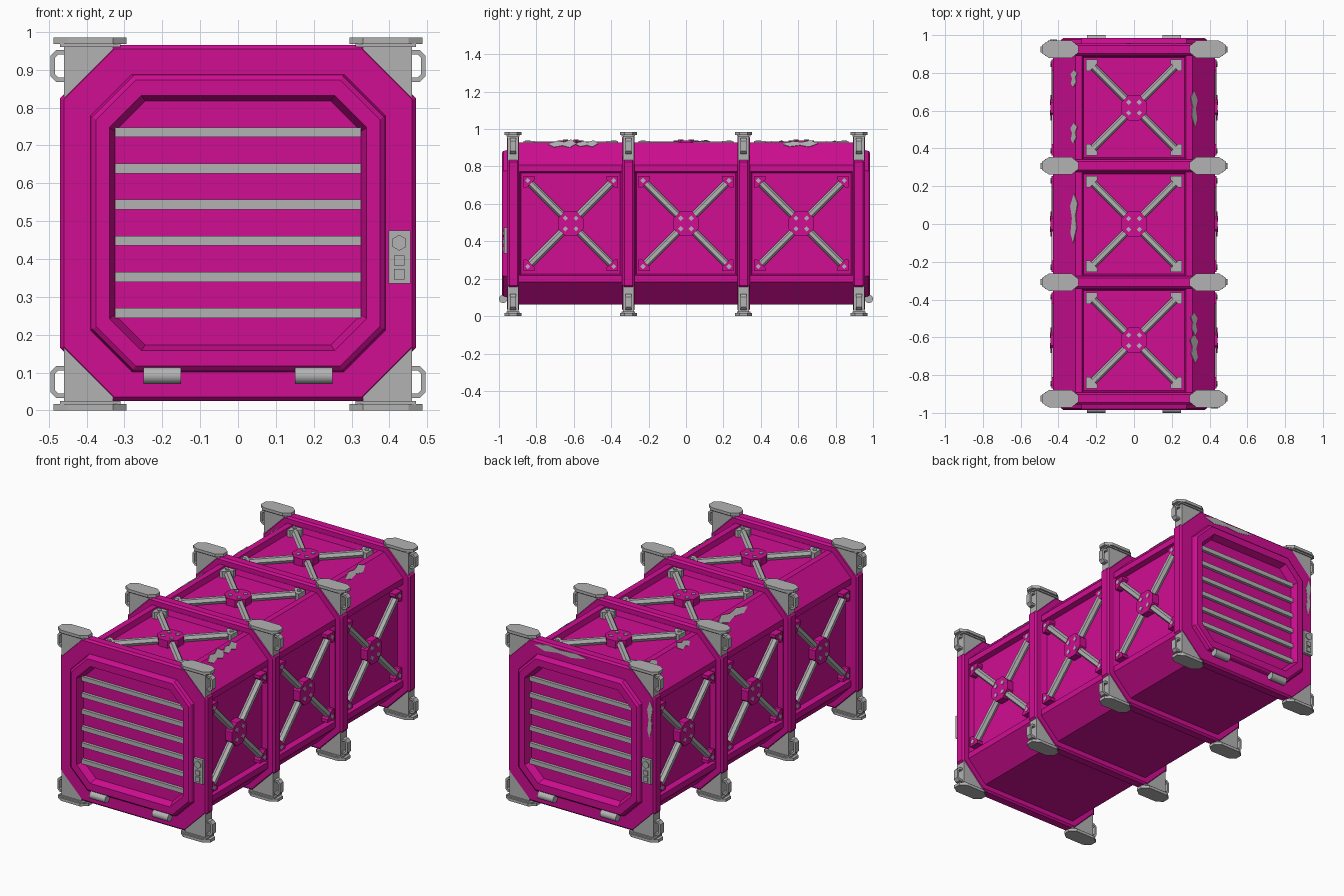
import bpy, bmesh, math
from mathutils import Matrix, Vector

if "Cube" in bpy.data.objects:
    bpy.data.objects.remove(bpy.data.objects["Cube"])


def material(name, rgb):
    m = bpy.data.materials.new(name)
    m.use_nodes = True
    m.diffuse_color = (*rgb, 1)
    m.node_tree.nodes["Principled BSDF"].inputs["Base Color"].default_value = (*rgb, 1)
    return m


MAGENTA = material("magenta paint", (0.63, 0.004, 0.29))
GREY = material("bare metal", (0.45, 0.45, 0.45))
ZC = 0.495          # middle height of the hull
X, Y, Z = Vector((1, 0, 0)), Vector((0, 1, 0)), Vector((0, 0, 1))
RIBS = [-0.925, -0.308, 0.308, 0.925]


def finish(name, bm, mat):
    bmesh.ops.recalc_face_normals(bm, faces=bm.faces)
    me = bpy.data.meshes.new(name)
    bm.to_mesh(me)
    bm.free()
    me.materials.append(mat)
    ob = bpy.data.objects.new(name, me)
    bpy.context.collection.objects.link(ob)
    return ob


def frame(u, v, n, origin):
    m = Matrix((u, v, n)).transposed().to_4x4()
    m.translation = origin
    return m


def prism(bm, pts, z0, z1, mat=Matrix()):
    """Extrude a flat outline from z0 to z1 in a local frame."""
    low = [bm.verts.new(mat @ Vector((x, y, z0))) for x, y in pts]
    high = [bm.verts.new(mat @ Vector((x, y, z1))) for x, y in pts]
    bm.faces.new(low[::-1])
    bm.faces.new(high)
    n = len(pts)
    for i in range(n):
        bm.faces.new((low[i], low[(i + 1) % n], high[(i + 1) % n], high[i]))


def rect(x0, x1, y0, y1):
    return [(x0, y0), (x1, y0), (x1, y1), (x0, y1)]


def ngon(n, r, cx=0, cy=0, turn=0.5):
    return [(cx + r * math.cos((i + turn) * math.tau / n),
             cy + r * math.sin((i + turn) * math.tau / n)) for i in range(n)]


def octagon(w, h, c):
    return [(w, c - h), (w, h - c), (w - c, h), (c - w, h),
            (-w, h - c), (-w, c - h), (c - w, -h), (w - c, -h)]


def loft(name, rings, mat):
    """Skin a row of eight-sided rings given as (half width, half height, chamfer, y)."""
    bm = bmesh.new()
    loops = [[bm.verts.new((x, y, ZC + z)) for x, z in octagon(w, h, c)]
             for w, h, c, y in rings]
    for a, b in zip(loops, loops[1:]):
        for i in range(8):
            j = (i + 1) % 8
            bm.faces.new((a[i], a[j], b[j], b[i]))
    bm.faces.new(loops[0])
    bm.faces.new(loops[-1][::-1])
    return finish(name, bm, mat)


# Hull with recessed bays on the sides and the top
hull = loft("hull", [(0.43, 0.433, 0.12, y) for y in RIBS], MAGENTA)
bm = bmesh.new()
bm.from_mesh(hull.data)
bm.normal_update()
bays = [f for f in bm.faces if abs(f.normal.x) > 0.9 or f.normal.z > 0.9]
bmesh.ops.inset_individual(bm, faces=bays, thickness=0.05, depth=0)
bmesh.ops.inset_individual(bm, faces=bays, thickness=0.012, depth=-0.03)
bm.to_mesh(hull.data)
bm.free()

# Middle ribs
for i, y in enumerate(RIBS[1:3]):
    loft(f"middle_rib_{i}", [(0.41, 0.41, 0.11, y - 0.033), (0.46, 0.46, 0.134, y - 0.033),
                             (0.47, 0.47, 0.14, y - 0.022), (0.47, 0.47, 0.14, y + 0.022),
                             (0.46, 0.46, 0.134, y + 0.033), (0.41, 0.41, 0.11, y + 0.033)], MAGENTA)

# Cross braces in every bay
for side, (u, v, n, lift) in {"right": (Y, Z, X, 0.43), "left": (-Y, Z, -X, 0.43),
                              "top": (X, Y, Z, 0.433)}.items():
    for b in range(3):
        centre = Vector((0, (RIBS[b] + RIBS[b + 1]) / 2, ZC)) + n * lift
        base = frame(u, v, n, centre)
        grey, paint = bmesh.new(), bmesh.new()
        prism(paint, ngon(8, 0.073), -0.03, 0.012, base)
        for k in range(4):
            arm = base @ Matrix.Rotation(math.radians(45 + 90 * k), 4, 'Z')
            bar = arm @ frame(Y, Z, X, (0, 0, -0.011))
            prism(grey, ngon(6, 0.02, turn=0), 0.04, 0.33, bar)
            prism(grey, rect(0.03, 0.05, -0.01, 0.01), 0.01, 0.016, arm)
            bracket = [(0.358, 0), (0.315, 0.043), (0.302, 0.03), (0.302, -0.03), (0.315, -0.043)]
            prism(grey if side == "top" else paint, bracket, -0.03, 0.008, arm)
            prism(grey, rect(0.315, 0.335, -0.01, 0.01), 0, 0.012, arm)
        finish(f"{side}_brace_{b}", grey, GREY)
        finish(f"{side}_brace_hub_{b}", paint, MAGENTA)

# Corner posts, feet and tie-down loops at each rib
foot = [(0.295, -0.018), (0.33, -0.046), (0.45, -0.046), (0.487, -0.022),
        (0.487, 0.022), (0.45, 0.046), (0.33, 0.046), (0.295, 0.018)]
loop = [(0.455, 0.46), (0.48, 0.46), (0.495, 0.445), (0.495, 0.39), (0.48, 0.375), (0.455, 0.375),
        (0.455, 0.387), (0.475, 0.387), (0.483, 0.395), (0.483, 0.44), (0.475, 0.448), (0.455, 0.448)]
for i, y in enumerate(RIBS):
    for sx in (-1, 1):
        for sz in (-1, 1):
            name = f"{'left' if sx > 0 else 'right'}_{'upper' if sz > 0 else 'lower'}"
            bm = bmesh.new()
            flat = frame(X * sx, Y, Z * sz, (0, y, 0.4925))
            prism(bm, foot, 0.476, 0.4925, flat)
            prism(bm, rect(0.31, 0.47, -0.036, 0.036), 0.468, 0.477, flat)
            prism(bm, rect(0.33, 0.46, -0.029, 0.029), 0.31, 0.47, flat)
            upright = frame(X * sx, Z * sz, Y, (0, y, 0.4925))
            prism(bm, loop, -0.016, 0.016, upright)
            finish(f"{name}_foot_{i}", bm, GREY)

# End frames with doors, the back one turned half round
for end, s in (("front", 1), ("back", -1)):
    loft(f"{end}_door_frame", [(w, h, c, -y * s) for w, h, c, y in (
        (0.41, 0.41, 0.11, 0.892), (0.46, 0.46, 0.134, 0.892), (0.47, 0.47, 0.14, 0.902),
        (0.47, 0.47, 0.14, 0.945), (0.46, 0.46, 0.134, 0.956), (0.39, 0.393, 0.11, 0.956),
        (0.385, 0.388, 0.108, 0.976), (0.375, 0.378, 0.105, 0.985),
        (0.34, 0.337, 0.085, 0.985), (0.325, 0.322, 0.08, 0.945))], MAGENTA)
    face = frame(X * s, Z, -Y * s, (0, 0, 0))

    slats = bmesh.new()
    for k in range(6):
        z = 0.257 + 0.0956 * k
        prism(slats, rect(-0.325, 0.325, z - 0.013, z + 0.013), 0.94, 0.962, face)
    finish(f"{end}_slats", slats, GREY)

    hinges = bmesh.new()
    for x in (-0.25, 0.15):
        axis = frame(Y, Z, X, (x, -0.978 * s, 0.092)) if s > 0 else \
            frame(Y, Z, X, (-x - 0.1, 0.978, 0.092))
        prism(hinges, ngon(16, 0.022), 0, 0.1, axis)
    ob = finish(f"{end}_hinges", hinges, GREY)
    bpy.ops.object.select_all(action='DESELECT')
    ob.select_set(True)
    bpy.context.view_layer.objects.active = ob
    bpy.ops.object.shade_smooth_by_angle(angle=math.radians(35))

    keypad = bmesh.new()
    prism(keypad, rect(0.397, 0.455, 0.335, 0.475), 0.95, 0.972, face)
    prism(keypad, ngon(6, 0.021, 0.426, 0.443), 0.97, 0.978, face)
    for z in (0.396, 0.36):
        prism(keypad, ngon(4, 0.019, 0.426, z), 0.97, 0.978, face)
    finish(f"{end}_keypad", keypad, GREY)

# Chipped paint along the upper chamfers: centre y, length, width
chip = [(-0.5, 0.1), (-0.2, -0.35), (0.05, -0.2), (0.3, -0.5), (0.5, 0), (0.25, 0.5), (0, 0.25), (-0.3, 0.45)]
r = math.sqrt(0.5)
for sx, spots in ((1, ((0.61, 0.19, 0.05), (-0.53, 0.12, 0.05), (-0.66, 0.15, 0.06))),
                  (-1, ((0.77, 0.09, 0.05), (0.48, 0.11, 0.05), (0.03, 0.26, 0.055)))):
    bm = bmesh.new()
    for y, length, width in spots:
        slope = frame(Y, Vector((sx * r, 0, -r)), Vector((sx * r, 0, r)), (sx * 0.317, y, 0.921))
        prism(bm, [(a * length, b * width) for a, b in chip], -0.002, 0.003, slope)
    finish(f"{'left' if sx > 0 else 'right'}_paint_chips", bm, GREY)

# Chipped paint on the back frame
bm = bmesh.new()
back = frame(X, Z, Y, (0, 0, 0))
prism(bm, [(0.13 + a * 0.34, 0.937 + b * 0.04) for a, b in chip], 0.95, 0.958, back)
prism(bm, [(-0.44 + b * 0.035, 0.7 + a * 0.22) for a, b in chip], 0.95, 0.958, back)
finish("back_paint_chips", bm, GREY)
